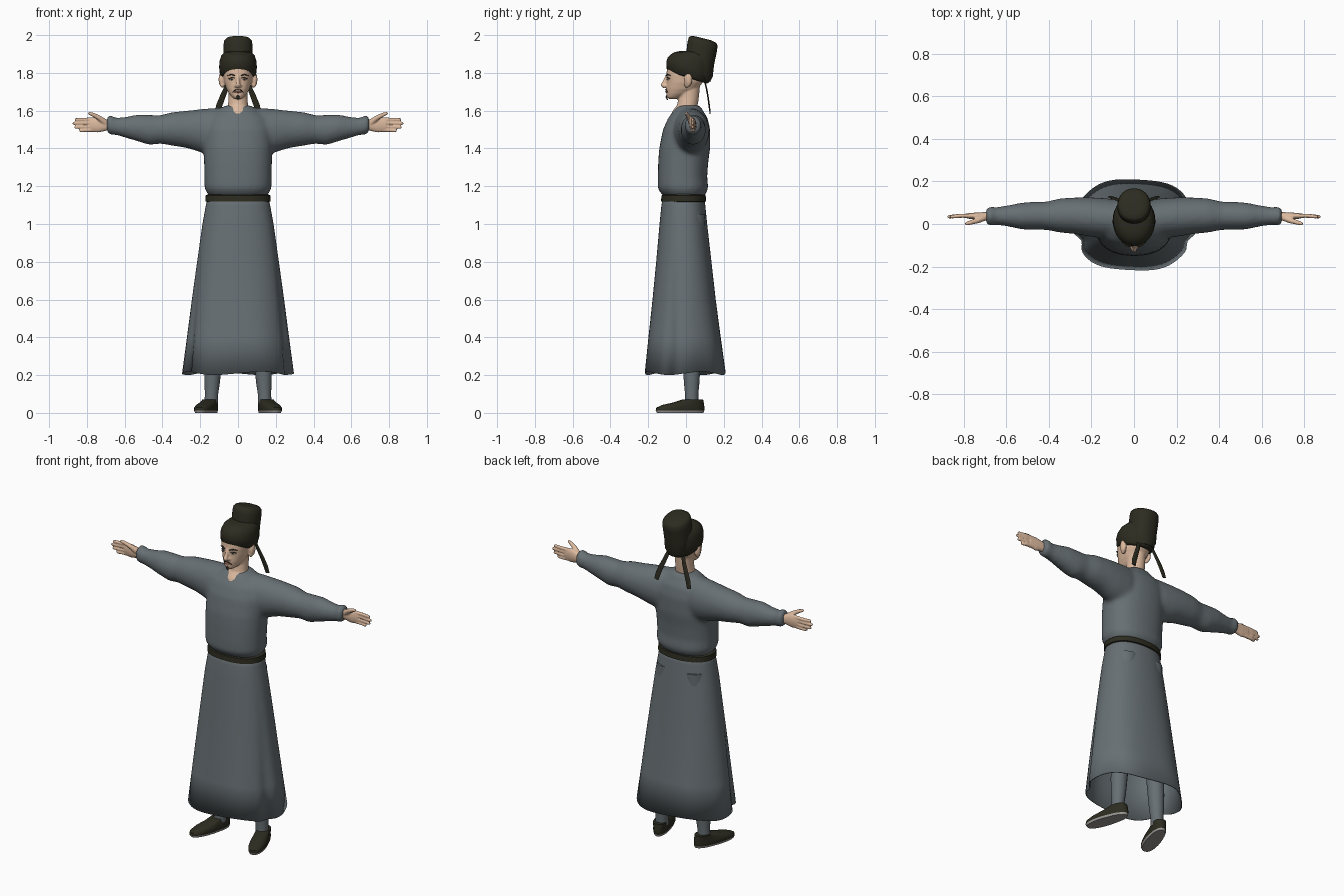
import bpy, bmesh, math
from mathutils import Vector


def material(name, rgb):
    m = bpy.data.materials.new(name)
    m.diffuse_color = (*rgb, 1)
    return m


ROBE = material("slate_cloth", (0.135, 0.16, 0.172))
DARK = material("black_cloth", (0.026, 0.025, 0.015))
SKIN = material("skin", (0.72, 0.49, 0.345))
SOLE = material("grey_sole", (0.32, 0.30, 0.29))
LIPS = material("lips", (0.45, 0.2, 0.14))
EYE = material("eye_white", (0.6, 0.55, 0.5))


# Ring of points from two half-axis vectors, e above 2 makes it boxier
def ring(c, u, v, n=32, e=2.0):
    pts = []
    for i in range(n):
        a = 2 * math.pi * i / n
        ca, sa = math.cos(a), math.sin(a)
        p = math.copysign(abs(ca) ** (2 / e), ca)
        q = math.copysign(abs(sa) ** (2 / e), sa)
        pts.append(Vector(c) + Vector(u) * p + Vector(v) * q)
    return pts


# Horizontal ring: height, half width, front y, back y, slope of z along y
def level(z, rx, y0, y1, tilt=0.0, n=32, e=2.0, x=0.0):
    ry = (y1 - y0) / 2
    return ring((x, (y0 + y1) / 2, z), (rx, 0, 0), (0, ry, ry * tilt), n, e)


def loft(bm, rings, cap=True):
    rows = [[bm.verts.new(p) for p in r] for r in rings]
    n = len(rows[0])
    for a, b in zip(rows, rows[1:]):
        for i in range(n):
            j = (i + 1) % n
            bm.faces.new((a[i], a[j], b[j], b[i]))
    if cap:
        bm.faces.new(rows[0][::-1])
        bm.faces.new(rows[-1])


# Tube through points with half axes (ru, rv); ref steers the ru direction
def tube(bm, pts, radii, ref=(0, 0, 1), n=12):
    pts = [Vector(p) for p in pts]
    rings = []
    for i, p in enumerate(pts):
        d = (pts[min(i + 1, len(pts) - 1)] - pts[max(i - 1, 0)]).normalized()
        u = (Vector(ref) - d * d.dot(Vector(ref))).normalized()
        rings.append(ring(p, u * radii[i][0], d.cross(u) * radii[i][1], n))
    loft(bm, rings)


def ball(bm, c, r, seg=16):
    made = bmesh.ops.create_uvsphere(bm, u_segments=seg, v_segments=10, radius=1)["verts"]
    for v in made:
        v.co = Vector(c) + Vector((v.co.x * r[0], v.co.y * r[1], v.co.z * r[2]))


def finish(name, bm, mats, voxel=0, relax=0, mirror=False, angle=50):
    bmesh.ops.recalc_face_normals(bm, faces=bm.faces)
    me = bpy.data.meshes.new(name)
    bm.to_mesh(me)
    bm.free()
    ob = bpy.data.objects.new(name, me)
    bpy.context.collection.objects.link(ob)
    for m in mats:
        me.materials.append(m)
    bpy.ops.object.select_all(action='DESELECT')
    ob.select_set(True)
    bpy.context.view_layer.objects.active = ob
    if voxel:
        r = ob.modifiers.new("merge", 'REMESH')
        r.mode, r.voxel_size, r.use_smooth_shade = 'VOXEL', voxel, True
        s = ob.modifiers.new("relax", 'SMOOTH')
        s.factor, s.iterations = 0.5, relax
    else:
        bpy.ops.object.shade_smooth_by_angle(angle=math.radians(angle))
    if mirror:
        ob.modifiers.new("mirror", 'MIRROR')
    return ob


# Upper robe: torso and both sleeves merged
bm = bmesh.new()
loft(bm, [level(*r, e=2.3) for r in (
    (1.145, .15, -.115, .095), (1.165, .165, -.135, .108), (1.19, .178, -.15, .118),
    (1.25, .178, -.15, .112), (1.33, .18, -.147, .118), (1.40, .182, -.142, .128),
    (1.50, .18, -.122, .128), (1.56, .16, -.095, .115), (1.60, .11, -.066, .09),
    (1.628, .068, -.045, .075))])
sleeve = ((.04, -.06, .10, 1.42, 1.615), (.12, -.07, .12, 1.36, 1.615),
          (.20, -.06, .125, 1.38, 1.608), (.27, -.048, .125, 1.402, 1.60),
          (.35, -.04, .12, 1.415, 1.592), (.41, -.028, .105, 1.425, 1.576),
          (.47, -.028, .105, 1.418, 1.578), (.53, -.025, .10, 1.437, 1.58),
          (.59, -.012, .088, 1.455, 1.568), (.65, -.004, .078, 1.472, 1.562),
          (.668, -.008, .083, 1.47, 1.576), (.695, -.006, .08, 1.482, 1.572))
for s in (1, -1):
    loft(bm, [ring((s * x, (a + b) / 2, (c + d) / 2), (0, (b - a) / 2, 0),
                   (0, 0, (d - c) / 2)) for x, a, b, c, d in sleeve])
finish("upper_robe", bm, [ROBE], 0.012, 7)

# Long skirt with side slits folding inward and a wavy hem
bm = bmesh.new()
rows = []
for z, rx, y0, y1 in ((1.16, .158, -.12, .095), (1.10, .17, -.13, .102), (1.0, .188, -.14, .112),
                      (.8, .216, -.158, .135), (.6, .243, -.178, .158), (.4, .268, -.2, .185),
                      (.21, .292, -.22, .212)):
    t = (1.16 - z) / 0.95
    pts = level(z, rx, y0, y1, n=72, e=2.25)
    for i, p in enumerate(pts):
        a = 5 * i
        fold = sum(math.exp(-((a - c) / 9) ** 2) for c in (200, 340))
        wave = .018 * math.cos(math.radians(a * 6 + 40))
        k = 1 + t * t * (wave - .09 * fold)
        p.x, p.y = p.x * k, p.y * k
        p.z += t ** 4 * .009 * math.sin(math.radians(4 * a))
    rows.append(pts)
loft(bm, rows, cap=False)
skirt = finish("skirt", bm, [ROBE])
skirt.modifiers.new("cloth_thickness", 'SOLIDIFY').thickness = 0.005

# Belt
bm = bmesh.new()
loft(bm, [level(*r, e=2.25, n=48) for r in (
    (1.117, .165, -.124, .100), (1.12, .173, -.132, .107),
    (1.151, .171, -.13, .104), (1.156, .162, -.12, .096))])
finish("belt", bm, [DARK])

# Trouser legs
bm = bmesh.new()
loft(bm, [level(z, r, .03 - r, .03 + r, x=x, n=20) for z, r, x in (
    (.05, .036, .142), (.10, .035, .14), (.16, .041, .137), (.25, .046, .133),
    (.55, .056, .115), (1.05, .072, .085))])
finish("trouser_legs", bm, [ROBE], mirror=True)

# Shoes, turned outward, with a pale sole band
bm = bmesh.new()
loft(bm, [level(*r, n=28, e=2.4) for r in (
    (0, .040, -.215, .042), (.012, .044, -.222, .046), (.028, .045, -.218, .047),
    (.042, .043, -.185, .045), (.056, .04, -.12, .042), (.072, .038, -.07, .038))])
turn = math.radians(18)
for v in bm.verts:
    if v.co.z < .05:
        v.co.x *= 1 - .12 * max(0, v.co.y / .05) + .05 * (v.co.y < -.08)
    x, y = v.co.x, v.co.y
    v.co.x = .141 + x * math.cos(turn) - y * math.sin(turn)
    v.co.y = .052 + x * math.sin(turn) + y * math.cos(turn)
for f in bm.faces:
    f.material_index = int(f.calc_center_median().z < .014)
finish("shoes", bm, [DARK, SOLE], mirror=True)

# Hands: palm, four fingers and a raised thumb
bm = bmesh.new()
tube(bm, [(.66, .037, 1.522), (.70, .037, 1.524), (.74, .037, 1.525), (.785, .038, 1.526)],
     [(.027, .02), (.031, .019), (.041, .017), (.037, .012)], n=16)
for z0, z1, x1 in ((1.498, 1.494, .84), (1.517, 1.512, .866), (1.536, 1.533, .876), (1.553, 1.553, .864)):
    tube(bm, [(.76, .038, z0), (.81, .039, (z0 + z1) / 2), (x1 - .008, .034, z1), (x1, .032, z1)],
         [(.0105, .0105), (.0098, .0098), (.0085, .0085), (.005, .005)])
tube(bm, [(.70, .03, 1.535), (.735, .016, 1.562), (.77, .006, 1.58), (.792, .0, 1.587)],
     [(.018, .015), (.0135, .013), (.0105, .0105), (.007, .007)])
finish("hands", bm, [SKIN], 0.0042, 2, mirror=True)

# Head with neck, nose, brow and ears
bm = bmesh.new()
loft(bm, [level(*r) for r in (
    (1.572, .05, -.083, .0), (1.60, .06, -.07, .05), (1.63, .053, -.047, .062),
    (1.67, .05, -.04, .068), (1.74, .05, -.04, .075))])
loft(bm, [level(*r, e=2.2) for r in (
    (1.662, .018, -.09, -.05), (1.672, .032, -.101, -.02), (1.69, .047, -.103, .02),
    (1.715, .061, -.105, .06), (1.75, .073, -.103, .09), (1.79, .079, -.104, .105),
    (1.83, .08, -.10, .112), (1.88, .066, -.06, .10))])
tube(bm, [(0, -.096, 1.785), (0, -.107, 1.762), (0, -.124, 1.735), (0, -.113, 1.722)],
     [(.008, .012), (.009, .012), (.014, .011), (.011, .009)], ref=(1, 0, 0))
for s in (1, -1):
    ball(bm, (s * .012, -.106, 1.731), (.009, .011, .008))
    ball(bm, (s * .088, .012, 1.765), (.015, .022, .038))
    ball(bm, (s * .083, .005, 1.738), (.012, .014, .018))
finish("head", bm, [SKIN], 0.005, 3)

# Eyes, irises and lips
bm = bmesh.new()
ball(bm, (.033, -.093, 1.766), (.013, .007, .005))
finish("eyes", bm, [EYE], mirror=True)
bm = bmesh.new()
ball(bm, (.033, -.098, 1.766), (.005, .004, .005))
tube(bm, [(.019, -.099, 1.773), (.033, -.098, 1.7755), (.049, -.085, 1.77)],
     [(.002, .004)] * 3)
finish("irises_and_lids", bm, [DARK], mirror=True)
bm = bmesh.new()
ball(bm, (0, -.102, 1.7), (.02, .008, .0055))
finish("lips", bm, [LIPS])

# Brows, moustache and small goatee
bm = bmesh.new()
tube(bm, [(.016, -.104, 1.785), (.035, -.099, 1.792), (.055, -.083, 1.786)],
     [(.0025, .005), (.0035, .005), (.0015, .004)])
tube(bm, [(.003, -.109, 1.712), (.016, -.106, 1.709), (.027, -.097, 1.698)],
     [(.0018, .003), (.002, .004), (.001, .003)])
finish("brows_and_moustache", bm, [DARK], mirror=True)
bm = bmesh.new()
tube(bm, [(0, -.1, 1.682), (0, -.103, 1.672), (0, -.098, 1.656)],
     [(.004, .004), (.009, .005), (.002, .002)], ref=(1, 0, 0))
finish("goatee", bm, [DARK])

# Cap: low rounded front and a tall crown leaning back
bm = bmesh.new()
loft(bm, [level(*r) for r in (
    (1.775, .085, -.09, .11, -.32), (1.785, .095, -.102, .122, -.32),
    (1.83, .1, -.104, .135, -.25), (1.865, .097, -.096, .138, -.15),
    (1.893, .088, -.08, .135, -.05), (1.91, .07, -.06, .12), (1.916, .04, -.03, .09))])
finish("cap", bm, [DARK])
bm = bmesh.new()
loft(bm, [level(*r, e=2.2) for r in (
    (1.76, .05, .05, .128, -.2), (1.80, .075, .0, .142, -.25), (1.86, .077, -.002, .148, -.28),
    (1.94, .078, .008, .164, -.3), (1.966, .074, .015, .167, -.3),
    (1.977, .064, .026, .16, -.28), (1.983, .04, .05, .135, -.25))])
finish("cap_crown", bm, [DARK])

# Ribbons hanging behind the cap
bm = bmesh.new()
tube(bm, [(.045, .095, 1.77), (.062, .108, 1.72), (.083, .117, 1.67), (.1, .123, 1.625), (.11, .128, 1.585)],
     [(.011, .004), (.013, .004), (.015, .004), (.016, .004), (.014, .003)], ref=(1, 0, 0))
finish("cap_ribbons", bm, [DARK], mirror=True)
